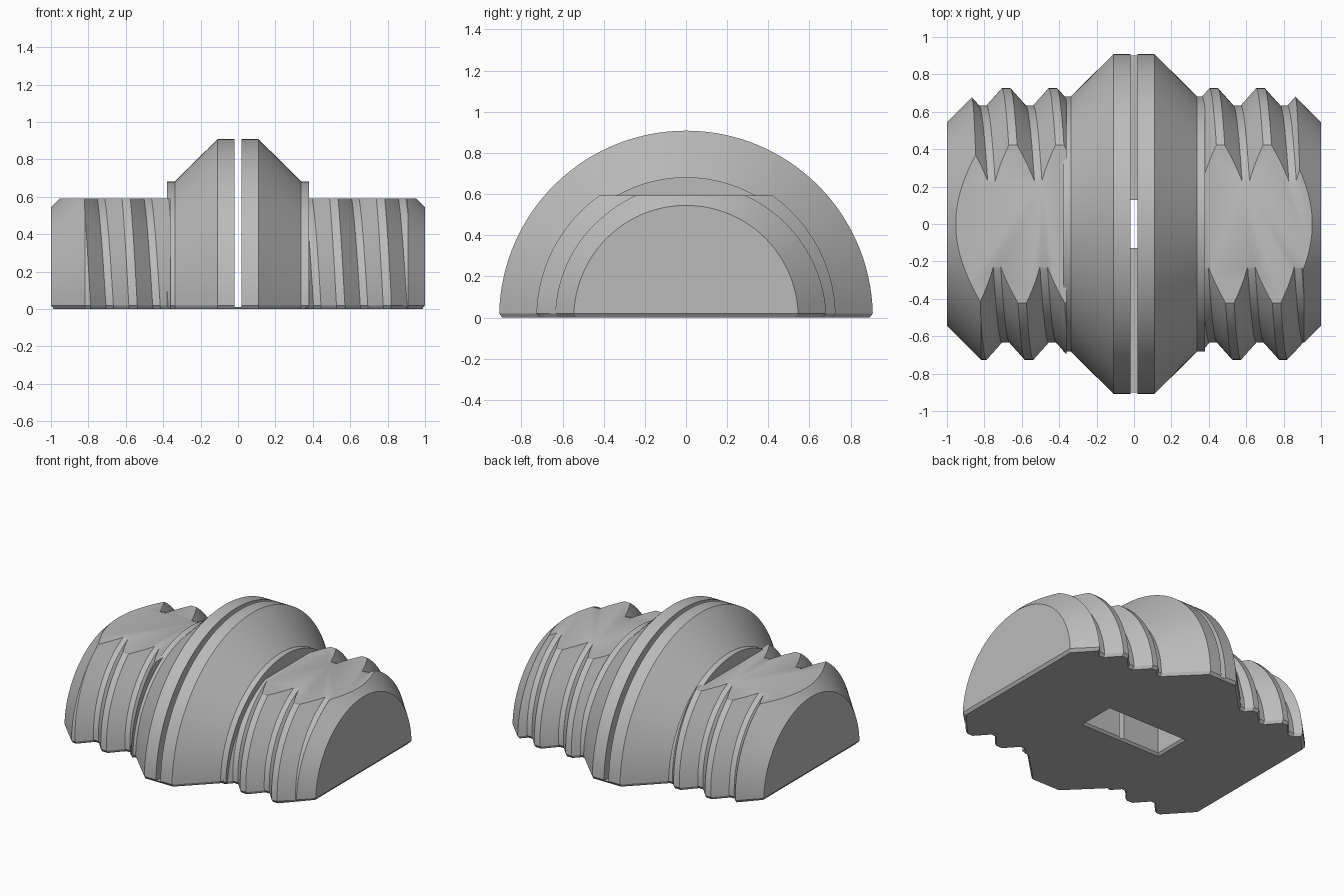
import bpy, bmesh, math

if "Cube" in bpy.data.objects:
    bpy.data.objects.remove(bpy.data.objects["Cube"])

SEG = 64        # steps around each half turn
CH = 0.015      # inset of the chamfer along the bottom edge
CZ = 0.02       # height of that chamfer
PITCH = 0.25

grey = bpy.data.materials.new("grey")
grey.diffuse_color = (0.5, 0.5, 0.5, 1)
grey.use_nodes = True
grey.node_tree.nodes["Principled BSDF"].inputs["Base Color"].default_value = grey.diffuse_color


def add_object(name, bm):
    bmesh.ops.recalc_face_normals(bm, faces=bm.faces)
    mesh = bpy.data.meshes.new(name)
    bm.to_mesh(mesh)
    bm.free()
    mesh.materials.append(grey)
    ob = bpy.data.objects.new(name, mesh)
    bpy.context.collection.objects.link(ob)
    return ob


def half_turn(name, profile, lead=0.0, insets=(0, 0)):
    """Half solid of revolution round x; lead shifts x per turn to make a helix."""
    bm = bmesh.new()
    rings = []
    last = len(profile) - 1
    for i, (x, r) in enumerate(profile):
        xb = x + (insets[0] if i == 0 else -insets[1] if i == last else 0)
        a = math.asin(CZ / r)
        ring = [bm.verts.new((xb, -(r - CH), 0))]
        for j in range(SEG + 1):
            t = a + (math.pi - 2 * a) * j / SEG
            ring.append(bm.verts.new((x - lead * t / math.tau,
                                      -r * math.cos(t), r * math.sin(t))))
        ring.append(bm.verts.new((xb - lead / 2, r - CH, 0)))
        rings.append(ring)
    for a, b in zip(rings, rings[1:]):
        n = len(a)
        for j in range(n):
            k = (j + 1) % n
            bm.faces.new((a[j], a[k], b[k], b[j]))
    for ring in (rings[0], rings[-1]):
        bm.faces.new(ring[1:-1])
        bm.faces.new((ring[0], ring[1], ring[-2], ring[-1]))
    return add_object(name, bm)


def block(name, sections):
    """Stack of rectangles (half x, half y, z)."""
    bm = bmesh.new()
    rings = [[bm.verts.new((sx * hx, sy * hy, z))
              for sx, sy in ((-1, -1), (1, -1), (1, 1), (-1, 1))]
             for hx, hy, z in sections]
    for a, b in zip(rings, rings[1:]):
        for j in range(4):
            k = (j + 1) % 4
            bm.faces.new((a[j], a[k], b[k], b[j]))
    bm.faces.new(rings[0])
    bm.faces.new(rings[-1])
    return add_object(name, bm)


def combine(ob, other, operation):
    """Apply a boolean and remove the helper."""
    mod = ob.modifiers.new("cut", 'BOOLEAN')
    mod.operation = operation
    mod.solver = 'EXACT'
    mod.object = other
    graph = bpy.context.evaluated_depsgraph_get()
    mesh = bpy.data.meshes.new_from_object(ob.evaluated_get(graph))
    ob.modifiers.clear()
    ob.data = mesh
    bpy.data.objects.remove(other)


def threaded_end(name, first_crest, envelope, insets):
    # helical thread with flat crests and roots
    profile = []
    for k in range(6):
        c = first_crest + PITCH * k
        profile += [(c - 0.0225, 0.727), (c + 0.0225, 0.727),
                    (c + 0.105, 0.635), (c + 0.145, 0.635)]
    ob = half_turn(name, profile, PITCH)
    # tapered tip and inner limit
    combine(ob, half_turn("taper", envelope, 0, insets), 'INTERSECT')
    # flat along the top
    combine(ob, block("top_flat", [(2, 2, 0.592), (2, 2, 1.5)]), 'DIFFERENCE')
    return ob


# Central double-cone collar
body = half_turn("threaded_fitting_half",
                 [(-0.38, 0.682), (-0.338, 0.682), (-0.11, 0.908),
                  (0.11, 0.908), (0.338, 0.682), (0.38, 0.682)], 0, (CH, CH))

# Threaded ends
right = [(0.36, 0.74), (0.805, 0.74), (1.0, 0.545)]
left = [(-x, r) for x, r in reversed(right)]
combine(body, threaded_end("right_thread", 0.05, right, (0, CH)), 'UNION')
combine(body, threaded_end("left_thread", -1.31, left, (CH, 0)), 'UNION')

# Pocket in the underside with a chamfered rim
combine(body, block("pocket", [(0.345, 0.16, -0.02), (0.325, 0.14, 0),
                               (0.31, 0.125, 0.015), (0.31, 0.125, 0.37)]), 'DIFFERENCE')
# Narrow slot through the middle, leaving a thin floor
combine(body, block("slot", [(0.018, 2, 0.012), (0.018, 2, 1.5)]), 'DIFFERENCE')

bpy.context.view_layer.objects.active = body
body.select_set(True)
bpy.ops.object.shade_smooth_by_angle(angle=math.radians(25))
